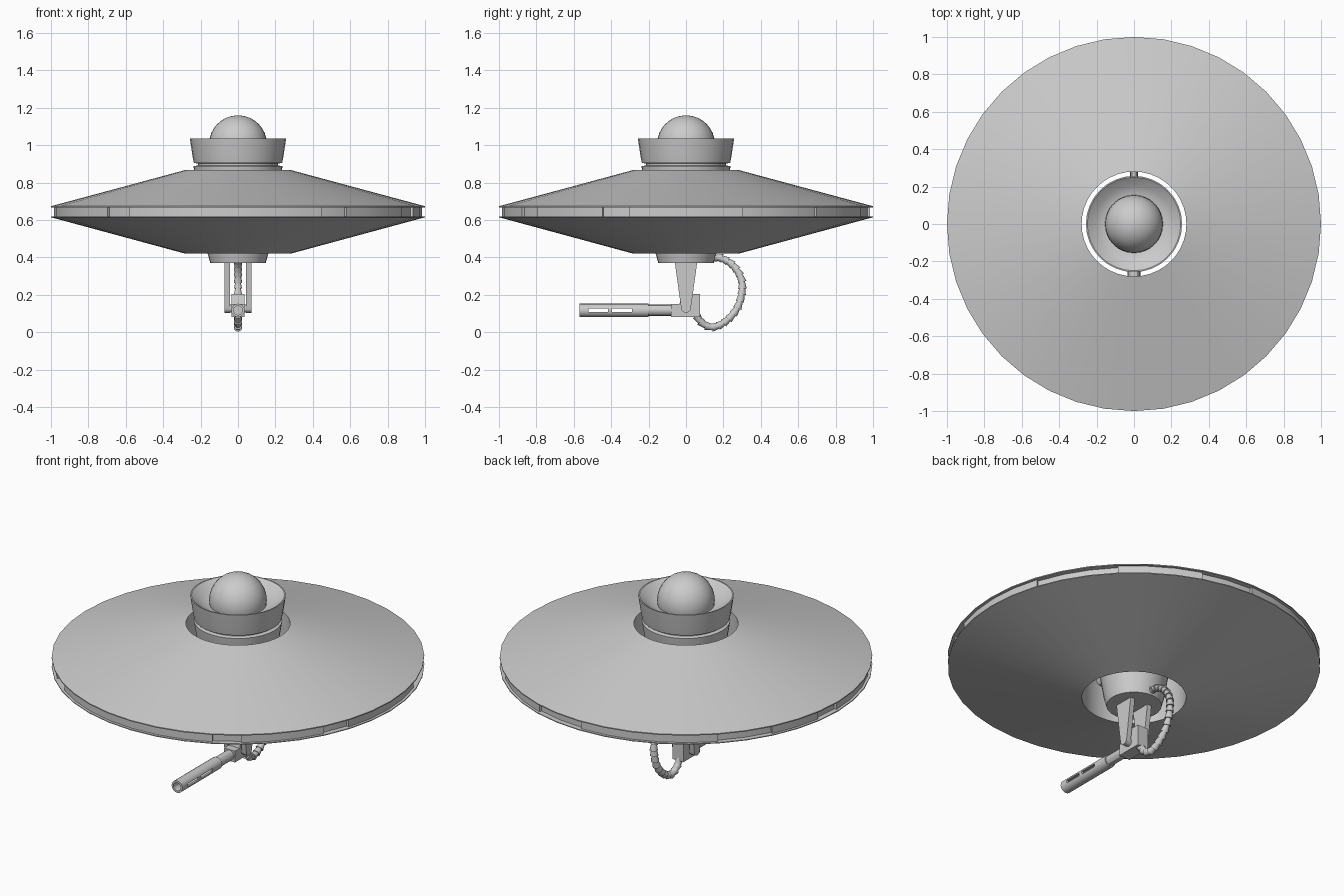
import bpy, bmesh, math
from mathutils import Vector, Matrix

if "Cube" in bpy.data.objects:
    bpy.data.objects.remove(bpy.data.objects["Cube"])


def finish(name, bm, angle=30):
    bmesh.ops.recalc_face_normals(bm, faces=bm.faces)
    me = bpy.data.meshes.new(name)
    bm.to_mesh(me)
    bm.free()
    ob = bpy.data.objects.new(name, me)
    bpy.context.collection.objects.link(ob)
    bpy.ops.object.select_all(action='DESELECT')
    ob.select_set(True)
    bpy.context.view_layer.objects.active = ob
    if angle:
        bpy.ops.object.shade_smooth_by_angle(angle=math.radians(angle))
    return ob


def lathe(name, profile, n, matrix=Matrix(), loop=False):
    """Revolve (radius, height) points; loop joins last to first, otherwise ends are capped."""
    bm = bmesh.new()
    rings = [[bm.verts.new((r * math.sin(2 * math.pi * i / n), -r * math.cos(2 * math.pi * i / n), z))
              for i in range(n)] for r, z in profile]
    for a, b in zip(rings, rings[1:] + ([rings[0]] if loop else [])):
        for i in range(n):
            j = (i + 1) % n
            bm.faces.new((a[i], a[j], b[j], b[i]))
    if not loop:
        bm.faces.new(rings[0])
        bm.faces.new(rings[-1])
    bm.transform(matrix)
    return finish(name, bm)


def prism(name, yz, x0, x1, angle=0):
    """Extrude a side-view (y, z) outline from x0 to x1."""
    bm = bmesh.new()
    f = bm.faces.new([bm.verts.new((x0, y, z)) for y, z in yz])
    ext = bmesh.ops.extrude_face_region(bm, geom=[f])
    bmesh.ops.translate(bm, vec=(x1 - x0, 0, 0),
                        verts=[v for v in ext['geom'] if isinstance(v, bmesh.types.BMVert)])
    return finish(name, bm, angle)


def along_y(y, z):
    """Turn a lathe axis so that its height runs toward -y."""
    return Matrix.Translation((0, y, z)) @ Matrix.Rotation(math.pi / 2, 4, 'X')


# saucer: upper and lower cones, recessed rim and the open central shaft
lathe("saucer_hull", [(.28, .42), (1, .615), (1, .62), (.97, .62), (.97, .668), (1, .668),
                      (1, .674), (.28, .868)], 40, loop=True)

# raised rim panels, spans counted in 9 degree steps from the front
bm = bmesh.new()
for s, e in ((-4, 3), (4, 7), (8, 12), (15, 18), (20, 25), (27, 29), (30, 35)):
    rows = []
    for k in range(s, e + 1):
        a = math.radians(9 * k)
        rows.append([bm.verts.new((r * math.sin(a), -r * math.cos(a), z))
                     for r, z in ((.965, .62), (.985, .62), (.985, .668), (.965, .668))])
    for a, b in zip(rows, rows[1:]):
        for i in range(4):
            j = (i + 1) % 4
            bm.faces.new((a[i], b[i], b[j], a[j]))
    bm.faces.new(rows[0])
    bm.faces.new(rows[-1])
finish("rim_panels", bm)

# central core, collar and head with a dished top
lathe("core_head", [(.148, .37), (.162, .42), (.235, .865), (.238, .888), (.215, .892), (.215, .903),
                    (.236, .905), (.243, .94), (.257, 1.035), (.25, 1.035), (.205, 1.0),
                    (.17, .985), (.14, .98)], 32)

# dome
bm = bmesh.new()
bmesh.ops.create_uvsphere(bm, u_segments=32, v_segments=16, radius=.155,
                          matrix=Matrix.Translation((0, 0, 1.005)))
finish("dome", bm)

# tilt pins joining core and saucer
lathe("front_pin", [(.03, 0), (.03, .1)], 12, along_y(-.185, .645))
lathe("back_pin", [(.02, 0), (.02, .1)], 12, along_y(.285, .645))

# mounting brackets with rounded lower ends, and their pivot
tip = [(.026 * math.cos(a), .13 + .026 * math.sin(a))
       for a in (-math.pi * k / 6 for k in range(7))]
for side in (-1, 1):
    prism("bracket", [(-.06, .375), (.06, .375)] + tip, side * .044, side * .073)
lathe("pivot", [(.022, -.055), (.022, .055)], 12,
      Matrix.Translation((0, 0, .127)) @ Matrix.Rotation(math.pi / 2, 4, 'Y'))

# gun breech
prism("gun_body", [(-.08, .083), (.075, .083), (.075, .206), (-.02, .206), (-.035, .15), (-.08, .15)],
      -.036, .036)

# barrel and hollow slotted shroud
lathe("barrel", [(.03, 0), (.03, .15)], 12, along_y(-.07, .118))
shroud = lathe("barrel_shroud", [(.036, 0), (.036, .37), (.024, .37), (.024, 0)], 16,
               along_y(-.2, .117), loop=True)
for y0, y1 in ((-.52, -.417), (-.395, -.288)):
    cut = prism("slot_cutter", [(y0, .108), (y1, .108), (y1, .126), (y0, .126)], -.1, .1)
    cut.hide_render = True
    mod = shroud.modifiers.new("slot", 'BOOLEAN')
    mod.operation = 'DIFFERENCE'
    mod.solver = 'EXACT'
    mod.object = cut
    bpy.ops.object.select_all(action='DESELECT')
    bpy.context.view_layer.objects.active = shroud
    shroud.select_set(True)
    bpy.ops.object.modifier_apply(modifier=mod.name)
    bpy.data.objects.remove(cut)

# ribbed feed cable: tapered segments strung along a smooth path
ctrl = [Vector((0, y, z)) for y, z in ((.13, .395), (.18, .40), (.25, .36), (.295, .29), (.30, .22),
                                       (.275, .13), (.215, .06), (.145, .026), (.09, .045), (.055, .09))]
pts = []
for i in range(len(ctrl) - 1):
    p0, p1, p2, p3 = (ctrl[min(max(i + d, 0), len(ctrl) - 1)] for d in (-1, 0, 1, 2))
    for k in range(10):
        t = k / 10
        pts.append(.5 * (2 * p1 + (p2 - p0) * t + (2 * p0 - 5 * p1 + 4 * p2 - p3) * t * t
                         + (3 * p1 - p0 - 3 * p2 + p3) * t ** 3))
pts.append(ctrl[-1])
stops, gone = [pts[0]], 0
for a, b in zip(pts, pts[1:]):
    gone += (b - a).length
    if gone >= .032:
        stops.append(b)
        gone = 0
bm = bmesh.new()
for a, b in zip(stops, stops[1:] + [pts[-1]]):
    d = b - a
    if d.length < .005:
        continue
    bmesh.ops.create_cone(bm, cap_ends=True, segments=10, radius1=.015, radius2=.023, depth=d.length * 1.1,
                          matrix=Matrix.Translation((a + b) / 2) @ d.to_track_quat('Z', 'Y').to_matrix().to_4x4())
finish("feed_cable", bm, 40)
